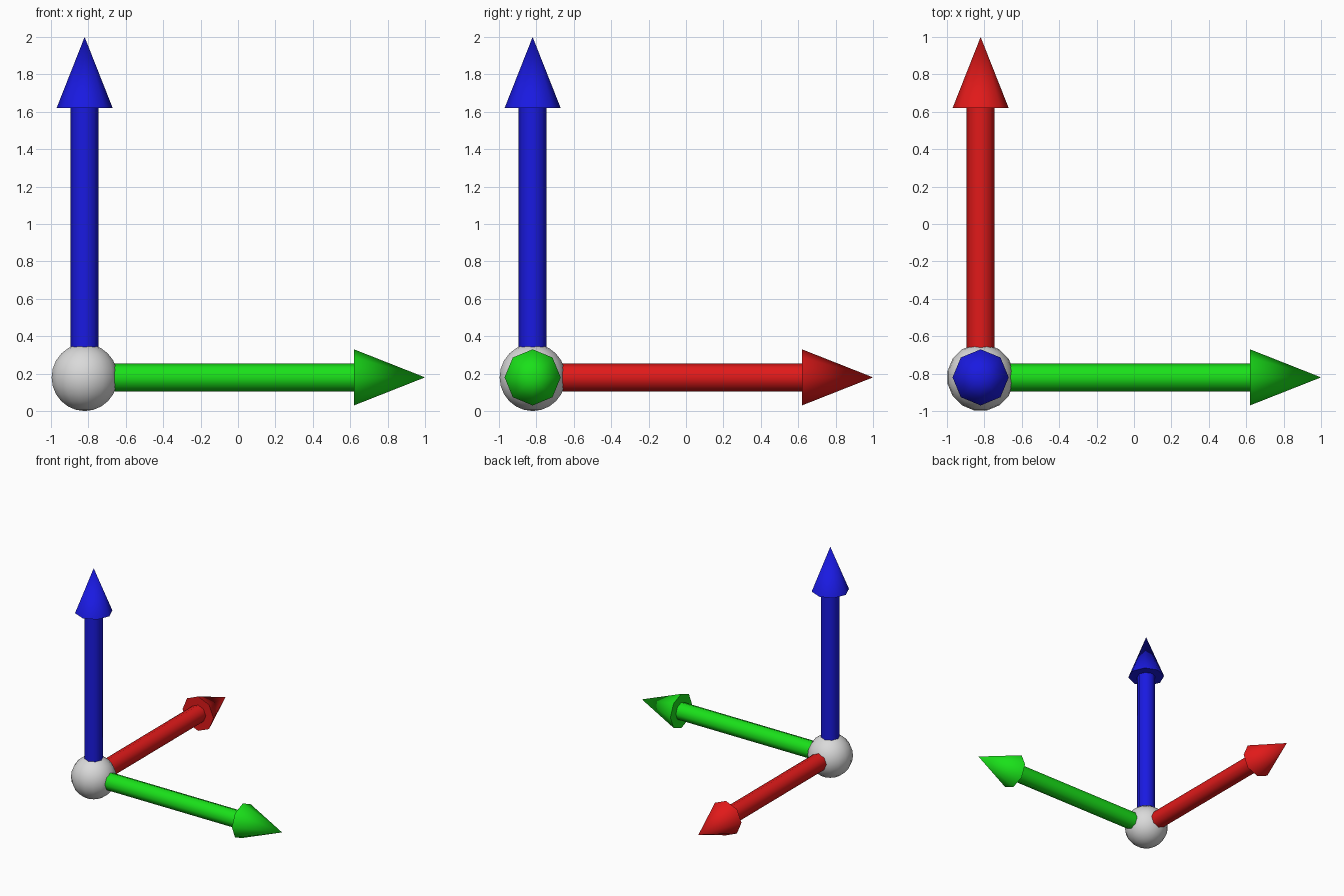
import bpy, math
from mathutils import Vector

cube = bpy.data.objects.get("Cube")
if cube:
    bpy.data.objects.remove(cube, do_unlink=True)

HUB = Vector((-0.82, -0.82, 0.18))


def material(name, color):
    m = bpy.data.materials.new(name)
    m.use_nodes = True
    m.diffuse_color = (*color, 1)
    m.node_tree.nodes["Principled BSDF"].inputs["Base Color"].default_value = (*color, 1)
    return m


def finish(name, mat, angle):
    ob = bpy.context.object
    ob.name = name
    ob.data.materials.append(mat)
    bpy.ops.object.shade_smooth_by_angle(angle=math.radians(angle))


def arrow(name, axis, mat):
    """Shaft and pointed head running from the hub along an axis."""
    turn = axis.to_track_quat('Z', 'Y').to_euler()
    start, neck, tip = 0.1, 1.44, 1.82
    bpy.ops.mesh.primitive_cylinder_add(
        vertices=8, radius=0.075, depth=neck - start,
        location=HUB + axis * (start + neck) / 2, rotation=turn)
    finish(name + "_shaft", mat, 60)
    bpy.ops.mesh.primitive_cone_add(
        vertices=8, radius1=0.15, radius2=0, depth=tip - neck,
        location=HUB + axis * (neck + tip) / 2, rotation=turn)
    finish(name + "_head", mat, 60)


# Central ball
bpy.ops.mesh.primitive_uv_sphere_add(
    segments=16, ring_count=12, radius=0.18, location=HUB,
    rotation=(0, 0, math.pi / 16))
finish("hub_ball", material("light grey", (0.7, 0.7, 0.7)), 60)

# Three arrows
arrow("sideways_arrow", Vector((1, 0, 0)), material("green", (0.01, 0.75, 0.01)))
arrow("backward_arrow", Vector((0, 1, 0)), material("red", (0.75, 0.01, 0.01)))
arrow("upward_arrow", Vector((0, 0, 1)), material("blue", (0.01, 0.01, 0.75)))
